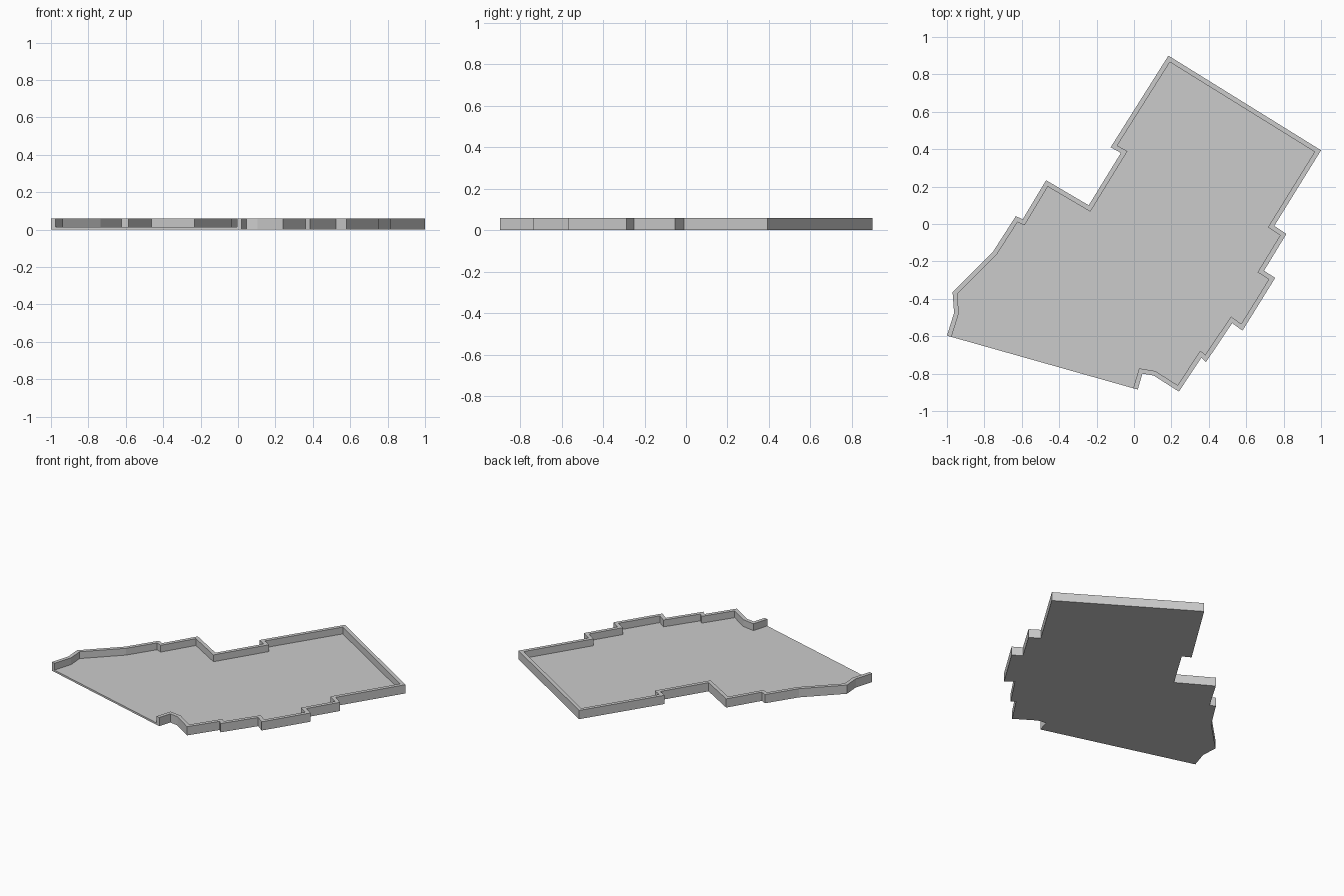
import bpy, bmesh
from mathutils import Vector
from mathutils.geometry import intersect_line_line_2d, normal

cube = bpy.data.objects.get("Cube")
if cube:
    bpy.data.objects.remove(cube, do_unlink=True)

WALL, HEIGHT, FLOOR = 0.025, 0.06, 0.013

# Outline, counter-clockwise; the last edge (back to the start) is the open side
OUTLINE = [Vector(p) for p in [
    (0.02, -0.885), (0.045, -0.80), (0.105, -0.81), (0.24, -0.896),
    (0.36, -0.715), (0.385, -0.738), (0.525, -0.53), (0.58, -0.57),
    (0.755, -0.288), (0.695, -0.25), (0.815, -0.053), (0.75, -0.01),
    (1.0, 0.394), (0.184, 0.9), (-0.125, 0.41), (-0.07, 0.38),
    (-0.242, 0.10), (-0.47, 0.234), (-0.595, 0.025), (-0.632, 0.042),
    (-0.755, -0.15), (-0.97, -0.365), (-0.962, -0.475), (-1.0, -0.597)]]
N = len(OUTLINE)


def inset_edge(i):
    """Edge i moved inwards by the wall thickness; the open side stays put."""
    a, b = OUTLINE[i % N], OUTLINE[(i + 1) % N]
    d = (b - a).normalized()
    shift = Vector((-d.y, d.x)) * (0 if i % N == N - 1 else WALL)
    return a + shift, d


def inset_corner(i):
    """Mitred meeting point of the two inset edges at corner i."""
    (p, d), (q, e) = inset_edge(i - 1), inset_edge(i)
    t = (q - p).cross(e) / d.cross(e)
    return p + d * t


material = bpy.data.materials.new("light grey")
material.use_nodes = True
grey = (0.6, 0.6, 0.6, 1)
material.diffuse_color = grey
material.node_tree.nodes["Principled BSDF"].inputs["Base Color"].default_value = grey

# Tray: floor slab with a raised wall on every side but one
bm = bmesh.new()
inner = [inset_corner(i) for i in range(N)]


def ring(points, z):
    return [bm.verts.new((p.x, p.y, z)) for p in points]


base, rim = ring(OUTLINE, 0), ring(OUTLINE, HEIGHT)
lip, floor = ring(inner, HEIGHT), ring(inner, FLOOR)

bm.faces.new(base[::-1])
bm.faces.new(floor)
for i in range(N - 1):
    j = i + 1
    for low, high in ((base, rim), (rim, lip), (lip, floor)):
        bm.faces.new((low[i], low[j], high[j], high[i]))

# Open side: slab edge and the two cut wall ends
bm.faces.new((base[-1], base[0], floor[0], floor[-1]))
bm.faces.new((base[0], rim[0], lip[0], floor[0]))
bm.faces.new((base[-1], floor[-1], lip[-1], rim[-1]))
bmesh.ops.recalc_face_normals(bm, faces=bm.faces)

mesh = bpy.data.meshes.new("floor_tray")
bm.to_mesh(mesh)
bm.free()
mesh.materials.append(material)
bpy.context.collection.objects.link(bpy.data.objects.new("floor_tray", mesh))
